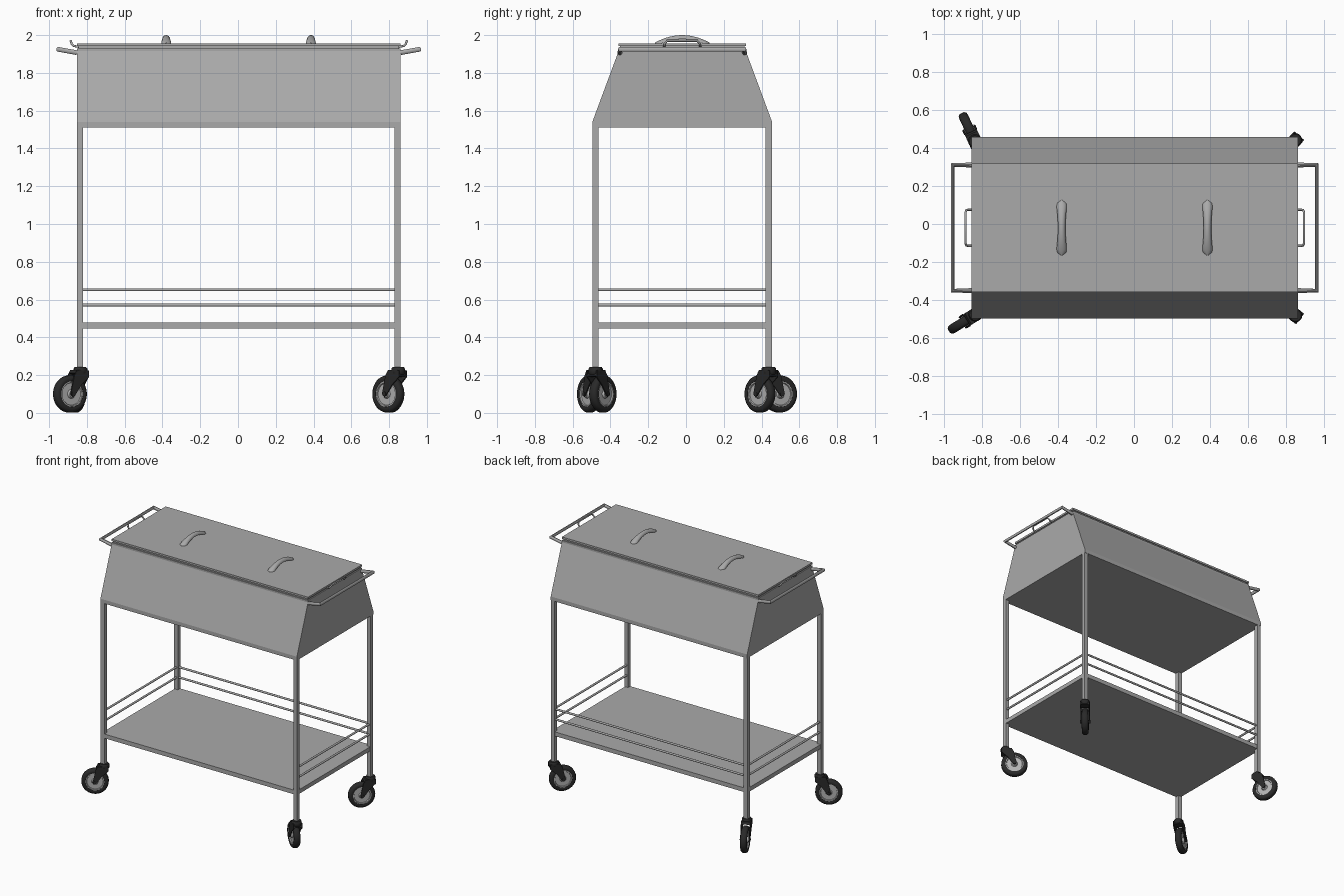
import bpy, bmesh, math
from mathutils import Matrix, Vector

old = bpy.data.objects.get("Cube")
if old:
    bpy.data.objects.remove(old, do_unlink=True)


def material(name, rgb):
    m = bpy.data.materials.new(name)
    m.use_nodes = True
    m.diffuse_color = (*rgb, 1)
    m.node_tree.nodes["Principled BSDF"].inputs["Base Color"].default_value = (*rgb, 1)
    return m


STEEL = material("brushed steel", (0.40, 0.40, 0.40))
RUBBER = material("black rubber", (0.022, 0.022, 0.022))
HUB = material("hub grey", (0.45, 0.45, 0.45))

CX, CY = 0.004, -0.02          # centre of the cabinet
HX, HY = 0.857, 0.476          # half size of the cabinet base
LEG = 0.032


def finish(name, bm, mats, smooth=False, matrix=None):
    bmesh.ops.recalc_face_normals(bm, faces=bm.faces)
    if matrix:
        bm.transform(matrix)
    mesh = bpy.data.meshes.new(name)
    bm.to_mesh(mesh)
    bm.free()
    for m in mats:
        mesh.materials.append(m)
    ob = bpy.data.objects.new(name, mesh)
    bpy.context.collection.objects.link(ob)
    if smooth:
        shade(ob)
    return ob


def shade(ob):
    bpy.ops.object.select_all(action='DESELECT')
    ob.select_set(True)
    bpy.context.view_layer.objects.active = ob
    bpy.ops.object.shade_smooth_by_angle(angle=math.radians(40))


def box(name, centre, size, mat=STEEL):
    bm = bmesh.new()
    bmesh.ops.create_cube(bm, size=1)
    return finish(name, bm, [mat], matrix=Matrix.Translation(centre) @ Matrix.Diagonal((*size, 1)))


def prism(name, profile, x0, x1, mat, matrix=None):
    """Extrude a (y, z) profile along x."""
    bm = bmesh.new()
    face = bm.faces.new([bm.verts.new((x0, y, z)) for y, z in profile])
    new = bmesh.ops.extrude_face_region(bm, geom=[face])["geom"]
    verts = [v for v in new if isinstance(v, bmesh.types.BMVert)]
    bmesh.ops.translate(bm, verts=verts, vec=(x1 - x0, 0, 0))
    return finish(name, bm, [mat], matrix=matrix)


def tube(name, points, radius):
    curve = bpy.data.curves.new(name, 'CURVE')
    curve.dimensions = '3D'
    curve.bevel_depth = radius
    curve.bevel_resolution = 3
    curve.use_fill_caps = True
    spline = curve.splines.new('POLY')
    spline.points.add(len(points) - 1)
    for p, co in zip(spline.points, points):
        p.co = (*co, 1)
    ob = bpy.data.objects.new(name, curve)
    bpy.context.collection.objects.link(ob)
    curve.materials.append(STEEL)
    bpy.ops.object.select_all(action='DESELECT')
    ob.select_set(True)
    bpy.context.view_layer.objects.active = ob
    bpy.ops.object.convert(target='MESH')
    shade(ob)


def lathe(name, profile, mat, matrix):
    """Spin an (x, radius) profile about the x axis."""
    bm = bmesh.new()
    vs = [bm.verts.new((x, 0, r)) for x, r in profile]
    es = [bm.edges.new(pair) for pair in zip(vs, vs[1:])]
    bmesh.ops.spin(bm, geom=vs + es, cent=(0, 0, 0), axis=(1, 0, 0), angle=math.tau, steps=40)
    bmesh.ops.remove_doubles(bm, verts=bm.verts, dist=1e-5)
    return finish(name, bm, [mat], True, matrix)


def mirrored(half):
    return half + [(-x, r) for x, r in reversed(half)]


# Cabinet with sloping front and back
TOP_HY = 0.337
half = [(HY, 1.51), (HY, 1.54), (TOP_HY, 1.915)]
cabinet = [(CY + y, z) for y, z in half] + [(CY - y, z) for y, z in reversed(half)]
prism("cabinet", cabinet, CX - HX, CX + HX, STEEL)

# Rim and lid
for name, z, h, inset in (("cabinet_rim", 1.922, 0.016, 0), ("lid_core", 1.936, 0.014, 0.008),
                          ("lid", 1.949, 0.015, 0)):
    box(name, (CX, CY, z), (2 * (HX - inset), 2 * (TOP_HY - inset), h))


def lid_handle(name, x):
    """Arched grip, wide at both ends and narrow in the middle."""
    bm = bmesh.new()
    rings = []
    n, sides = 20, 12
    for i in range(n + 1):
        t = 2 * i / n - 1
        end = max(0.15, math.sqrt(max(0, 1 - abs(t) ** 10)))
        width = (0.020 + 0.013 * t * t) * end
        top = 1.96 + 0.04 * (1 - t * t)
        low = max(1.95, top - 0.021)
        ring = []
        for k in range(sides):
            a = math.pi * k / (sides - 1)
            ring.append(bm.verts.new((x + width * math.cos(a), CY + 0.145 * t,
                                      low + (top - low) * math.sin(a))))
        rings.append(ring)
    for a, b in zip(rings, rings[1:]):
        for k in range(sides):
            j = (k + 1) % sides
            bm.faces.new((a[k], a[j], b[j], b[k]))
    bm.faces.new(rings[0])
    bm.faces.new(rings[-1])
    finish(name, bm, [STEEL], True)


lid_handle("lid_handle_right", -0.38)
lid_handle("lid_handle_left", 0.386)

# Push bars and small wire pulls at both ends
for s, side in ((-1, "right"), (1, "left")):
    x = CX + s * HX
    tube("push_bar_" + side, [(x, CY - 0.33, 1.907), (x + s * 0.1, CY - 0.33, 1.925),
                              (x + s * 0.1, CY + 0.33, 1.925), (x, CY + 0.33, 1.907)], 0.013)
    arc = [(-0.01, 0.095, 1.938), (0.018, 0.095, 1.943), (0.028, 0.093, 1.955), (0.033, 0.08, 1.97)]
    path = [(x + s * d, CY - y, z) for d, y, z in arc]
    path += [(x + s * d, CY + y, z) for d, y, z in reversed(arc)]
    tube("wire_pull_" + side, path, 0.006)

# Lower shelf and its guard rails, open at the front
LX, LY = HX - LEG / 2, HY - LEG / 2 - 0.002
box("shelf", (CX, CY, 0.462), (2 * LX + LEG - 0.006, 2 * LY + LEG - 0.006, 0.033))
for level, z in (("lower", 0.571), ("upper", 0.652)):
    tube("guard_rail_back_" + level, [(CX - LX, CY + LY, z), (CX + LX, CY + LY, z)], 0.008)
    for s, side in ((-1, "right"), (1, "left")):
        tube(f"guard_rail_{side}_{level}", [(CX + s * LX, CY - LY, z), (CX + s * LX, CY + LY, z)], 0.008)


def caster(tag, x, y, direction):
    """Swivel caster whose wheel trails along the given direction."""
    d = Vector((*direction, 0)).normalized()
    turn = math.atan2(-d.x, d.y)
    frame = Matrix.Translation((x, y, 0)) @ Matrix.Rotation(turn, 4, 'Z')
    axle = frame @ Matrix.Translation((0, 0.062, 0.1))
    tire = [(0.014, 0.064), (0.022, 0.068), (0.025, 0.078), (0.022, 0.09), (0.012, 0.098)]
    lathe("tire_" + tag, mirrored(tire), RUBBER, axle)
    hub = [(0.026, 0), (0.026, 0.018), (0.014, 0.024), (0.014, 0.058), (0.021, 0.061), (0.021, 0.069)]
    lathe("hub_" + tag, mirrored(hub), HUB, axle)
    lathe("axle_" + tag, mirrored([(0.038, 0), (0.038, 0.012)]), RUBBER, axle)
    upright = frame @ Matrix.Translation((0, -0.004, 0.222)) @ Matrix.Rotation(math.pi / 2, 4, 'Y')
    lathe("swivel_" + tag, mirrored([(0.02, 0), (0.02, 0.03), (0.012, 0.036)]), RUBBER, upright)
    plate = [(-0.035, 0.225), (0.035, 0.225), (0.055, 0.20), (0.078, 0.1),
             (0.062, 0.085), (0.046, 0.1), (0.01, 0.15), (-0.035, 0.19)]
    for s, side in ((-1, "a"), (1, "b")):
        prism(f"fork_{tag}_{side}", plate, s * 0.028, s * 0.035, RUBBER, frame)
    bridge = [(-0.035, 0.195), (-0.025, 0.226), (0.04, 0.226), (0.05, 0.21), (0.0, 0.19)]
    prism("fork_bridge_" + tag, bridge, -0.033, 0.033, RUBBER, frame)


# Legs and casters
for sx, sy, tag, direction in ((-1, -1, "front_right", (-0.85, -0.53)), (1, -1, "front_left", (-0.79, 0.61)),
                               (-1, 1, "back_right", (-0.42, 0.9)), (1, 1, "back_left", (-0.66, -0.75))):
    x, y = CX + sx * LX, CY + sy * LY
    box("leg_" + tag, (x, y, 0.873), (LEG, LEG, 1.276))
    caster(tag, x, y, direction)
